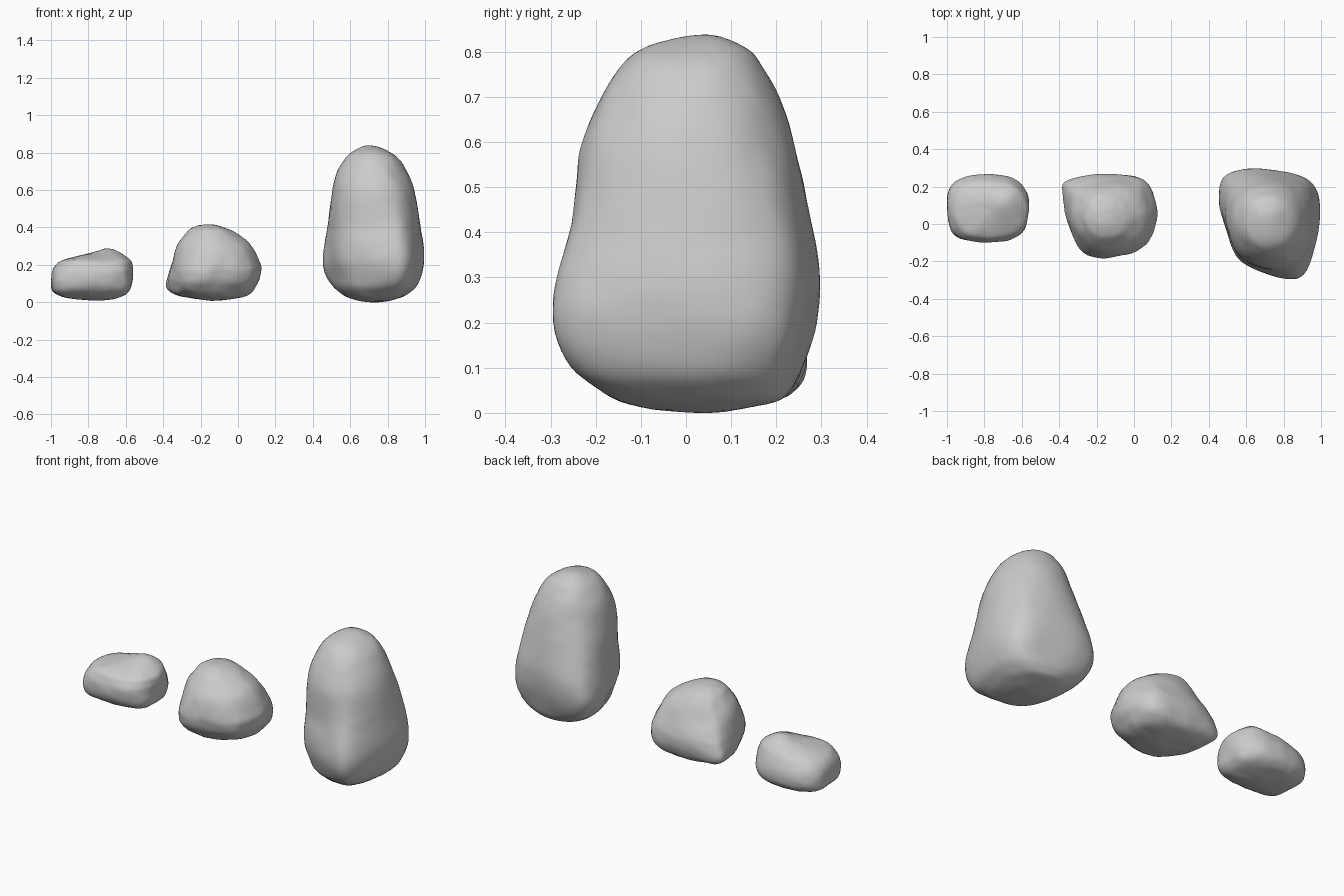
import bpy, bmesh, math
from mathutils import noise

if "Cube" in bpy.data.objects:
    bpy.data.objects.remove(bpy.data.objects["Cube"])

SIDES, STEPS = 64, 5


def spline(a, b, c, d, t):
    """Catmull-Rom point between b and c."""
    return [0.5 * (2*q + (r-p)*t + (2*p-5*q+4*r-s)*t*t + (3*q-p-3*r+s)*t**3)
            for p, q, r, s in zip(a, b, c, d)]


def closed_outline(pts):
    """Smooth closed plan outline, normalised to 0..1 in x and y."""
    n, out = len(pts), []
    for i in range(SIDES):
        f = i * n / SIDES
        k = int(f)
        out.append(spline(pts[k-1], pts[k], pts[(k+1) % n], pts[(k+2) % n], f-k))
    xs, ys = [p[0] for p in out], [p[1] for p in out]
    return [((x-min(xs))/(max(xs)-min(xs)), (y-min(ys))/(max(ys)-min(ys))) for x, y in out]


def toward_ellipse(u, v, w):
    """Blend a normalised outline point toward the ellipse by weight w."""
    a = math.atan2(v - 0.5, u - 0.5)
    return (u + (0.5 + 0.5*math.cos(a) - u) * w, v + (0.5 + 0.5*math.sin(a) - v) * w)


def stone(name, plan, rings, bump, top_round=0.9):
    """Loft the plan through rings of (z, x0, x1, y0, y1); end rings are points."""
    outline = closed_outline(plan)
    n, levels = len(rings), []
    for i in range(n - 1):
        p, q = rings[i], rings[i+1]
        for s in range(STEPS):
            t = s / STEPS
            if i in (0, n - 2):  # rounded caps
                e = t * t if i == 0 else t * (2 - t)
                levels.append([p[0] + (q[0]-p[0])*e] + [a + (b-a)*t for a, b in zip(p[1:], q[1:])])
            else:
                levels.append(spline(rings[i-1], p, q, rings[i+2], t))
    bm = bmesh.new()
    height, loops = rings[-1][0], []
    for z, x0, x1, y0, y1 in levels[1:]:
        h = z / height
        w = max(top_round * min(1, max(0, (h - .2) / .55)), 0.7 * max(0, 1 - h / .15))
        pts = [toward_ellipse(u, v, w) for u, v in outline]
        loops.append([bm.verts.new((x0+(x1-x0)*u, y0+(y1-y0)*v, z)) for u, v in pts])
    for lo, hi in zip(loops, loops[1:]):
        for i in range(SIDES):
            j = (i+1) % SIDES
            bm.faces.new((lo[i], lo[j], hi[j], hi[i]))
    for loop, r in ((loops[0], rings[0]), (loops[-1], rings[-1])):
        pole = bm.verts.new((r[1], r[3], r[0]))
        for i in range(SIDES):
            bm.faces.new((loop[i], loop[(i+1) % SIDES], pole))
    bmesh.ops.recalc_face_normals(bm, faces=bm.faces)
    for _ in range(4):
        bmesh.ops.smooth_vert(bm, verts=bm.verts, factor=0.4,
                              use_axis_x=True, use_axis_y=True, use_axis_z=True)
    # gentle weathered bumps
    bm.normal_update()
    for v, nrm in [(v, v.normal.copy()) for v in bm.verts]:
        v.co += nrm * bump * (noise.noise(v.co * 9) + 0.5 * noise.noise(v.co * 20))
        v.co.z = max(v.co.z, 0)
    me = bpy.data.meshes.new(name)
    bm.to_mesh(me)
    bm.free()
    me.polygons.foreach_set("use_smooth", [True] * len(me.polygons))
    ob = bpy.data.objects.new(name, me)
    bpy.context.collection.objects.link(ob)
    return ob


# tall stone
stone("tall_stone",
      [(.45, .12), (.47, .26), (.60, .30), (.78, .28), (.93, .25), (.99, .17), (1, .05),
       (.965, -.15), (.91, -.28), (.82, -.298), (.66, -.24), (.56, -.18), (.51, -.06)],
      [(0, .73, .73, .02, .02), (.02, .60, .86, -.14, .19), (.05, .54, .92, -.20, .235),
       (.10, .49, .965, -.26, .262), (.20, .45, .995, -.298, .292), (.30, .453, .995, -.295, .302),
       (.40, .468, .98, -.268, .288), (.50, .482, .965, -.252, .268), (.60, .50, .945, -.237, .242),
       (.70, .527, .905, -.19, .21), (.77, .57, .86, -.145, .17), (.81, .615, .80, -.09, .135),
       (.84, .70, .70, .04, .04)], .003)

# middle stone
stone("middle_stone",
      [(-.385, .21), (-.33, .25), (-.2, .27), (0, .265), (.09, .22), (.12, .1), (.115, .02),
       (.08, -.09), (.01, -.145), (-.1, -.168), (-.18, -.18), (-.27, -.15), (-.325, -.05), (-.36, .08)],
      [(.01, -.12, -.12, .06, .06), (.025, -.27, .01, -.06, .19), (.05, -.365, .07, -.12, .24),
       (.10, -.392, .108, -.165, .262), (.15, -.387, .12, -.182, .268), (.20, -.373, .12, -.18, .26),
       (.30, -.33, .075, -.145, .22), (.37, -.285, -.01, -.09, .175), (.40, -.25, -.07, -.05, .135),
       (.42, -.17, -.17, .04, .04)], .006)

# small stone, with one raised corner at the right
small = stone("small_stone",
      [(-1, .08), (-.99, .19), (-.93, .25), (-.80, .27), (-.66, .255), (-.58, .19), (-.56, .09),
       (-.575, -.03), (-.64, -.085), (-.78, -.1), (-.92, -.09), (-.985, -.03)],
      [(.01, -.78, -.78, .09, .09), (.025, -.92, -.64, -.01, .20), (.055, -.985, -.585, -.07, .25),
       (.10, -1, -.565, -.095, .268), (.15, -1, -.56, -.1, .262), (.19, -.982, -.562, -.09, .245),
       (.23, -.925, -.59, -.055, .205), (.255, -.75, -.75, .08, .08)], .006, 0.5)
for v in small.data.vertices:
    d = math.hypot(v.co.x + .67, v.co.y - .14) / .10
    up = max(0, (v.co.z - .12) / .13)
    v.co.z += up * .042 * math.exp(-d * d)
